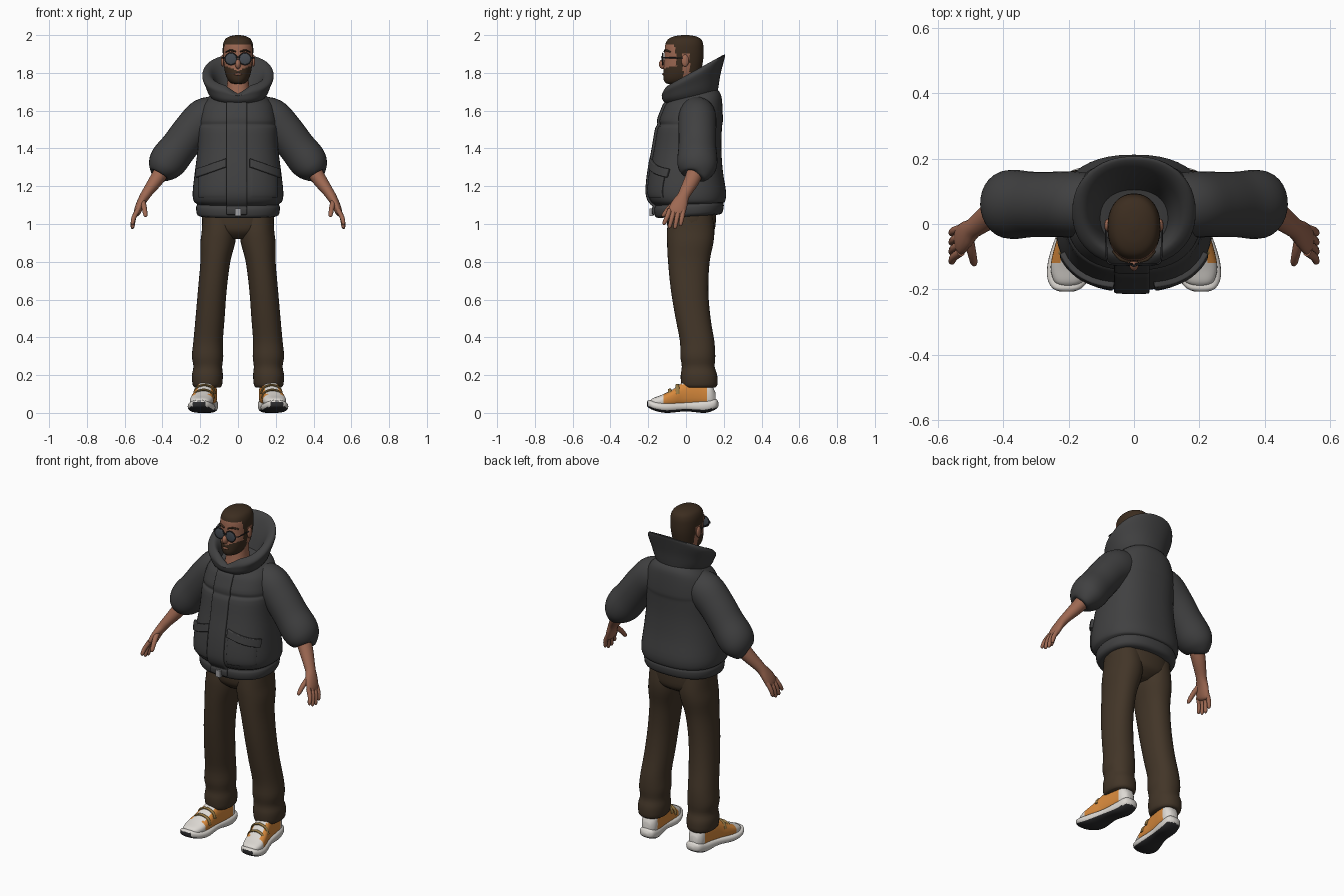
import bpy, bmesh, math
from mathutils import Vector
from mathutils.bvhtree import BVHTree

cube = bpy.data.objects.get("Cube")
if cube:
    bpy.data.objects.remove(cube, do_unlink=True)


def material(name, r, g, b):
    m = bpy.data.materials.new(name)
    m.use_nodes = True
    m.diffuse_color = (r, g, b, 1)
    m.node_tree.nodes["Principled BSDF"].inputs["Base Color"].default_value = (r, g, b, 1)
    return m


JACKET = material("charcoal cloth", .052, .052, .053)
TROUSER = material("brown cloth", .055, .036, .021)
SKIN = material("skin", .34, .14, .085)
HAIR = material("dark brown hair", .045, .026, .014)
LENS = material("dark lens", .06, .07, .085)
WHITE = material("off white", .72, .69, .65)
ORANGE = material("orange", .68, .25, .045)
BLACK = material("black rubber", .025, .025, .027)
METAL = material("grey metal", .35, .35, .36)
STRAP = material("ochre strap", .32, .2, .06)


def make(name, bm, *mats):
    bmesh.ops.recalc_face_normals(bm, faces=bm.faces)
    me = bpy.data.meshes.new(name)
    bm.to_mesh(me)
    bm.free()
    for m in mats:
        me.materials.append(m)
    me.shade_smooth()
    me.set_sharp_from_angle(angle=math.radians(50))
    ob = bpy.data.objects.new(name, me)
    bpy.context.collection.objects.link(ob)
    return ob


def paint(ob, rule):
    for f in ob.data.polygons:
        f.material_index = rule(f.center, f.normal)


def smooth_rows(rows, sub):
    """Catmull-Rom interpolation between the key sections."""
    out = []
    for i in range(len(rows) - 1):
        a, b, c, d = (rows[max(0, min(len(rows) - 1, i + k))] for k in (-1, 0, 1, 2))
        for s in range(sub):
            t = s / sub
            out.append([q + .5 * t * (r - p + t * (2 * p - 5 * q + 4 * r - e + t * (3 * (q - r) + e - p)))
                        for p, q, r, e in zip(a, b, c, d)])
    return out + [list(rows[-1])]


def circle(n, p):
    for k in range(n):
        a = 2 * math.pi * k / n
        yield [math.copysign(abs(v) ** (2 / p), v) for v in (math.cos(a), math.sin(a))]


def bridge(name, rings, *mats):
    bm = bmesh.new()
    vs = [[bm.verts.new(c) for c in ring] for ring in rings]
    n = len(vs[0])
    for a, b in zip(vs, vs[1:]):
        for k in range(n):
            bm.faces.new((a[k], a[(k + 1) % n], b[(k + 1) % n], b[k]))
    bm.faces.new(vs[0])
    bm.faces.new(vs[-1])
    return make(name, bm, *mats)


def loft(name, rows, *mats, side=1, sub=3, n=36, p=2.2):
    """Stacked level sections: x, z, half width, front y, back y, tilt, front notch."""
    rings = []
    for r in smooth_rows([tuple(r) + (0,) * (7 - len(r)) for r in rows], sub):
        x, z, w, y0, y1, tilt, notch = r
        h = (y1 - y0) / 2
        rings.append([(side * (x + w * c), (y0 + y1) / 2 + h * s,
                       z + tilt * h * s - (notch * max(0, 1 - abs(w * c) / .07) if s < 0 else 0))
                      for c, s in circle(n, p)])
    return bridge(name, rings, *mats)


def tube(name, rows, *mats, side=1, sub=3, n=16):
    """Sections across a path: x, y, z, radius across, radius along y."""
    rows = smooth_rows(rows, sub)
    rings = []
    for i, (x, y, z, ra, rb) in enumerate(rows):
        t = Vector(rows[min(i + 1, len(rows) - 1)][:3]) - Vector(rows[max(i - 1, 0)][:3])
        a = t.cross(Vector((0, 1, 0))).normalized()
        b = a.cross(t).normalized()
        ring = [Vector((x, y, z)) + a * ra * c + b * rb * s for c, s in circle(n, 2)]
        rings.append([(side * v.x, v.y, v.z) for v in ring])
    return bridge(name, rings, *mats)


def lengthwise(name, rows, *mats, side=1):
    """Sections along y: y, centre x, half width, bottom z, top z."""
    return bridge(name, [[(side * (x + w * c), y, (z0 + z1) / 2 + (z1 - z0) / 2 * s) for c, s in circle(28, 2.6)]
                         for y, x, w, z0, z1 in smooth_rows(rows, 5)], *mats)


def ball(name, loc, size, mat):
    bm = bmesh.new()
    bmesh.ops.create_uvsphere(bm, u_segments=20, v_segments=12, radius=1)
    bmesh.ops.scale(bm, vec=size, verts=bm.verts)
    bmesh.ops.translate(bm, vec=loc, verts=bm.verts)
    return make(name, bm, mat)


# Jacket body and standing collar
body = loft("jacket_body", [
    (0, 1.04, .17, -.12, .15, .05), (0, 1.046, .213, -.16, .19, .06), (0, 1.088, .222, -.17, .2, .05),
    (0, 1.105, .216, -.163, .197, .04), (0, 1.12, .234, -.188, .207), (0, 1.17, .24, -.203, .212),
    (0, 1.28, .228, -.193, .195), (0, 1.4, .213, -.17, .187), (0, 1.505, .21, -.152, .19),
    (0, 1.525, .205, -.138, .192), (0, 1.55, .205, -.142, .195), (0, 1.62, .19, -.122, .192, .1),
    (0, 1.66, .165, -.11, .183, .2), (0, 1.69, .12, -.085, .15, .25), (0, 1.69, .07, -.05, .1, .25)],
    JACKET, n=48, p=2.4)
loft("jacket_collar", [
    (0, 1.66, .13, -.1, .165, .2), (0, 1.69, .155, -.122, .172, .25), (0, 1.735, .173, -.128, .182, .35, .005),
    (0, 1.78, .189, -.128, .2, .5, .02), (0, 1.805, .18, -.12, .207, .55, .035),
    (0, 1.81, .157, -.102, .19, .55, .04), (0, 1.79, .136, -.088, .165, .55, .04),
    (0, 1.74, .115, -.078, .13, .45, .03), (0, 1.67, .1, -.065, .1, .3, .01)], JACKET, n=48)

# Zip placket and pockets follow the jacket surface
surface = BVHTree.FromPolygons([v.co for v in body.data.vertices], [list(f.vertices) for f in body.data.polygons])


def patch(name, corners, thick, side=1, nx=10, nz=10):
    (ax, az), (bx, bz), (cx, cz), (dx, dz) = corners
    bm = bmesh.new()
    grid = []
    for i in range(nx + 1):
        u = i / nx
        row = []
        for j in range(nz + 1):
            v = j / nz
            x = side * ((ax * (1 - u) + bx * u) * (1 - v) + (dx * (1 - u) + cx * u) * v)
            z = (az * (1 - u) + bz * u) * (1 - v) + (dz * (1 - u) + cz * u) * v
            hit = surface.ray_cast(Vector((x, -1, z)), Vector((0, 1, 0)))[0]
            row.append(bm.verts.new((x, hit.y if hit else 0, z)))
        grid.append(row)
    for a, b in zip(grid, grid[1:]):
        for j in range(nz):
            bm.faces.new((a[j], b[j], b[j + 1], a[j + 1]))
    ob = make(name, bm, JACKET)
    mod = ob.modifiers.new("thickness", 'SOLIDIFY')
    mod.thickness, mod.offset = thick, 0
    bev = ob.modifiers.new("soft_edge", 'BEVEL')
    bev.width, bev.segments = thick * .2, 2
    return ob


patch("zip_placket", [(-.06, 1.05), (.047, 1.05), (.047, 1.64), (-.06, 1.64)], .024, nz=40)
buckle = bmesh.new()
bmesh.ops.create_cube(buckle, size=1)
bmesh.ops.scale(buckle, vec=(.03, .02, .04), verts=buckle.verts)
bmesh.ops.translate(buckle, vec=(0, -.182, 1.062), verts=buckle.verts)
make("hem_buckle", buckle, METAL)

for side, tag in ((1, "left_"), (-1, "right_")):
    patch(tag + "pocket", [(.065, 1.14), (.205, 1.14), (.205, 1.28), (.065, 1.32)], .012, side)
    patch(tag + "pocket_flap", [(.06, 1.3), (.213, 1.245), (.213, 1.29), (.06, 1.345)], .034, side)

    # Sleeve, forearm and hand
    tube(tag + "sleeve", [
        (.09, .06, 1.6, .08, .085), (.17, .06, 1.565, .105, .1), (.24, .06, 1.5, .1, .1),
        (.31, .06, 1.41, .098, .1), (.365, .06, 1.34, .101, .106), (.395, .06, 1.295, .088, .1),
        (.415, .058, 1.262, .06, .075), (.42, .055, 1.254, .035, .04)], JACKET, side=side, n=28, sub=4)
    tube(tag + "forearm_and_palm", [
        (.395, .055, 1.29, .042, .045), (.435, .03, 1.23, .037, .041), (.475, 0, 1.175, .029, .034),
        (.495, -.015, 1.145, .026, .032), (.512, -.03, 1.115, .023, .041), (.527, -.045, 1.08, .021, .046),
        (.536, -.053, 1.055, .016, .042), (.54, -.056, 1.045, .006, .02)], SKIN, side=side, n=20)
    for i, drop in enumerate((.995, .978, .975, .99)):
        y, tip = -.086 + .024 * i, -.115 + .029 * i
        tube(tag + "finger_%d" % (i + 1), [
            (.53, y, 1.075, .013, .013), (.551, (y + tip) / 2, 1.035, .0125, .0125),
            (.558, tip, drop + .01, .01, .01), (.558, tip, drop, .004, .004)], SKIN, side=side, n=12)
    tube(tag + "thumb", [
        (.508, -.04, 1.125, .017, .017), (.497, -.085, 1.088, .014, .014),
        (.49, -.118, 1.048, .011, .011), (.489, -.124, 1.038, .004, .004)], SKIN, side=side, n=12)

    # Trouser leg
    loft(tag + "trouser_leg", [
        (.1, 1.06, .088, -.09, .14), (.1, .97, .091, -.1, .15), (.107, .9, .092, -.1, .145),
        (.12, .8, .079, -.095, .125), (.136, .65, .076, -.08, .118), (.148, .5, .077, -.055, .13),
        (.158, .38, .078, -.032, .15), (.161, .3, .083, -.03, .155), (.16, .245, .076, -.022, .152),
        (.162, .2, .082, -.028, .165), (.162, .15, .078, -.025, .166), (.162, .135, .068, -.015, .155)],
        TROUSER, side=side)

    # Shoe
    sole = lengthwise(tag + "shoe_sole", [
        (.172, .153, .015, .035, .055), (.155, .155, .045, .018, .075), (.1, .16, .054, 0, .07),
        (0, .175, .053, .008, .06), (-.1, .19, .07, 0, .058), (-.16, .2, .066, .01, .062),
        (-.195, .205, .046, .025, .068), (-.207, .206, .02, .035, .06)], WHITE, BLACK, side=side)
    paint(sole, lambda c, n: 1 if n.z < -.6 or (c.y < -.185 and c.z < .058 and abs(abs(c.x) - .205) < .035) else 0)
    upper = lengthwise(tag + "shoe_upper", [
        (.155, .157, .025, .04, .11), (.13, .157, .045, .03, .155), (.08, .16, .049, .03, .17),
        (.03, .167, .05, .03, .175), (-.02, .175, .052, .03, .16), (-.07, .185, .058, .03, .125),
        (-.13, .195, .06, .03, .095), (-.175, .2, .045, .03, .078), (-.19, .203, .02, .035, .065)],
        ORANGE, WHITE, side=side)
    paint(upper, lambda c, n: 1 if c.y < -.12 or c.y > .11 or
          (abs(abs(c.x) - .172 + .12 * c.y) < .033 and c.z > .1) else 0)
    for i, (y, z) in enumerate(((-.045, .145), (-.085, .12))):
        x = .172 - .12 * y
        tube(tag + "shoe_strap_%d" % (i + 1), [
            (x - .056, y, z - .045, .005, .01), (x - .042, y, z - .012, .006, .01), (x, y, z + .003, .006, .01),
            (x + .042, y, z - .012, .006, .01), (x + .056, y, z - .045, .005, .01)], STRAP, side=side, n=10)

    # Ear, brow and glasses
    ball(tag + "ear", (side * .081, -.005, 1.865), (.01, .02, .032), SKIN)
    tube(tag + "eyebrow", [(.012, -.114, 1.912, .004, .005), (.04, -.107, 1.92, .005, .006),
                           (.064, -.082, 1.91, .003, .005)], HAIR, side=side, n=8)
    ball(tag + "lens", (side * .037, -.124, 1.874), (.031, .005, .03), LENS)
    rim = [(.037 + .032 * math.cos(a), -.123, 1.874 + .031 * math.sin(a), .003, .003)
           for a in (2 * math.pi * k / 24 for k in range(25))]
    tube(tag + "lens_rim", rim, BLACK, side=side, sub=1, n=8)
    tube(tag + "glasses_arm", [(.066, -.123, 1.88, .003, .003), (.082, -.113, 1.88, .003, .003),
                               (.085, -.06, 1.88, .003, .003), (.085, 0, 1.878, .003, .003)],
         BLACK, side=side, n=8)

tube("glasses_bridge", [(-.009, -.124, 1.88, .003, .003), (0, -.129, 1.884, .003, .003),
                        (.009, -.124, 1.88, .003, .003)], BLACK, n=8)

# Trouser seat
loft("trouser_seat", [(0, 1.1, .185, -.1, .16), (0, 1.0, .189, -.1, .157),
                      (0, .955, .15, -.088, .142), (0, .92, .06, -.05, .09)], TROUSER)

# Neck and head, with hair and beard as zones on the head
loft("neck", [(0, 1.62, .08, -.088, .08), (0, 1.7, .062, -.07, .065), (0, 1.78, .055, -.06, .06)], SKIN)
head = loft("head", [
    (0, 1.742, .02, -.095, .02), (0, 1.748, .04, -.11, .04), (0, 1.768, .056, -.119, .058),
    (0, 1.8, .068, -.12, .076), (0, 1.84, .075, -.118, .086), (0, 1.88, .079, -.114, .092),
    (0, 1.92, .081, -.113, .093), (0, 1.955, .078, -.108, .09), (0, 1.98, .066, -.092, .078),
    (0, 1.994, .042, -.06, .05), (0, 2.0, .012, -.02, .012)], SKIN, HAIR, n=72, sub=7)


def hair_zone(c, n):
    crown = c.z > 1.95 or (c.y > -.06 and c.z > 1.905)
    back = c.y > .02 and c.z > 1.775
    sideburn = -.05 < c.y < -.018
    beard = c.y < -.015 and c.z < 1.812 + .35 * abs(c.x)
    return 1 if crown or back or sideburn or beard else 0


paint(head, hair_zone)
ball("nose", (0, -.12, 1.846), (.015, .024, .026), SKIN)
ball("lips", (0, -.12, 1.793), (.02, .006, .006), SKIN)
